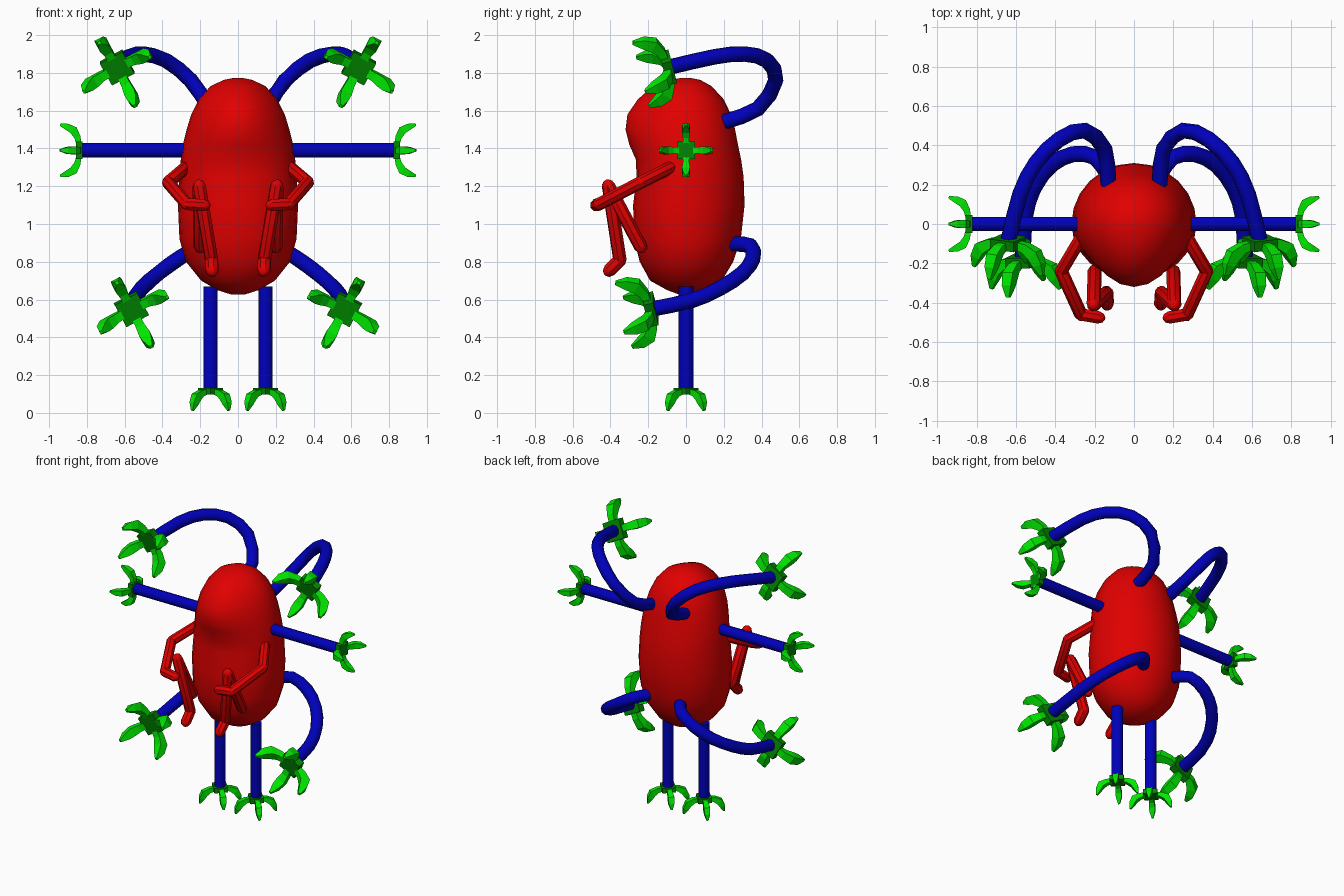
import bpy, bmesh, math
from mathutils import Vector

if "Cube" in bpy.data.objects:
    bpy.data.objects.remove(bpy.data.objects["Cube"])


def material(name, rgb):
    m = bpy.data.materials.new(name)
    m.diffuse_color = (*rgb, 1)
    m.use_nodes = True
    m.node_tree.nodes["Principled BSDF"].inputs["Base Color"].default_value = m.diffuse_color
    return m


RED = material("red", (0.75, 0, 0))
BLUE = material("blue", (0, 0, 0.5))
GREEN = material("green", (0, 0.8, 0))
DARK_GREEN = material("dark green", (0, 0.25, 0))


def finish(name, bm, mat, angle):
    bmesh.ops.recalc_face_normals(bm, faces=bm.faces)
    me = bpy.data.meshes.new(name)
    bm.to_mesh(me)
    bm.free()
    me.materials.append(mat)
    ob = bpy.data.objects.new(name, me)
    bpy.context.collection.objects.link(ob)
    if angle:
        bpy.ops.object.select_all(action='DESELECT')
        ob.select_set(True)
        bpy.context.view_layer.objects.active = ob
        bpy.ops.object.shade_smooth_by_angle(angle=math.radians(angle))
    return ob


def loft(bm, rings):
    rows = [[bm.verts.new(p) for p in ring] for ring in rings]
    n = len(rows[0])
    for a, b in zip(rows, rows[1:]):
        for i in range(n):
            j = (i + 1) % n
            bm.faces.new((a[i], a[j], b[j], b[i]))
    bm.faces.new(rows[0])
    bm.faces.new(rows[-1])


def sweep(bm, pts, sizes, sides, up):
    """Loft sections of (half width, half thickness) along a path."""
    pts = [Vector(p) for p in pts]
    up = Vector(up)
    rings = []
    for i, p in enumerate(pts):
        t = (pts[min(i + 1, len(pts) - 1)] - pts[max(i - 1, 0)]).normalized()
        side = t.cross(up).normalized()
        nrm = side.cross(t)
        w, h = sizes[i]
        angs = [math.tau * (k + 0.5) / sides for k in range(sides)]
        rings.append([p + side * w * math.cos(a) + nrm * h * math.sin(a) for a in angs])
    loft(bm, rings)


def smooth_path(pts, steps=2):
    """Catmull-Rom subdivision of a path."""
    p = [Vector(v) for v in pts]
    p = [2 * p[0] - p[1]] + p + [2 * p[-1] - p[-2]]
    out = []
    for a, b, c, d in zip(p, p[1:], p[2:], p[3:]):
        for k in range(steps):
            t = k / steps
            out.append(0.5 * (2 * b + (c - a) * t + (2 * a - 5 * b + 4 * c - d) * t ** 2
                              + (3 * b - a - 3 * c + d) * t ** 3))
    return out + [p[-2]]


def tube(name, pts, r, up):
    bm = bmesh.new()
    sweep(bm, pts, [(r, r)] * len(pts), 10, up)
    return finish(name, bm, BLUE, 40)


def limb(name, joints, r):
    """Thin limb made of round-ended rods."""
    bm = bmesh.new()
    prof = [(-1, .15), (-.7, .7), (0, 1)]
    for a, b in zip(joints, joints[1:]):
        a, b = Vector(a), Vector(b)
        d = (b - a).normalized()
        path = [a + d * r * h for h, _ in prof] + [b - d * r * h for h, _ in prof[::-1]]
        sizes = [(r * w, r * w) for _, w in prof + prof[::-1]]
        sweep(bm, path, sizes, 8, (0.9, 0.1, 0.3) if abs(d.x) < 0.7 else (0, 0, 1))
    return finish(name, bm, RED, 40)


# Finger path (distance from axis, distance along axis) and section half sizes
FINGER_PATH = [(.02, .004), (.07, .014), (.106, .034), (.124, .068), (.136, .106)]
FINGER_SIZE = [(.015, .012), (.017, .017), (.021, .022), (.018, .018), (.006, .006)]


def claw(name, origin, axis, roll, s):
    """Square hub with four curved fingers opening along the axis."""
    z = Vector(axis).normalized()
    ref = Vector((0, 1, 0)) if abs(z.y) < 0.5 else Vector((0, 0, 1))
    x = ref.cross(z).normalized()
    y = z.cross(x)
    o = Vector(origin)

    def around(a):
        return x * math.cos(a + roll) + y * math.sin(a + roll)

    bm = bmesh.new()
    corners = [math.pi / 4 + math.pi / 2 * k for k in range(4)]
    loft(bm, [[o + around(a) * .066 * s + z * h * s for a in corners] for h in (-.014, .022)])
    finish(name + "_hub", bm, DARK_GREEN, 0)
    bm = bmesh.new()
    for k in range(4):
        out = around(k * math.pi / 2)
        # section corners lie on the diagonal, hence the factor 1.41
        sweep(bm, [o + out * r * s + z * h * s for r, h in FINGER_PATH],
              [(w * s * 1.41, t * s * 1.41) for w, t in FINGER_SIZE], 4, z + out * 0.3)
    finish(name + "_fingers", bm, GREEN, 0)


# Body: z, half width, front depth, back depth, muzzle bulge
BODY = [(.628, .04, .04, .04, 0), (.65, .11, .10, .12, 0), (.70, .195, .19, .19, 0),
        (.80, .275, .245, .25, 0), (.92, .31, .275, .29, 0), (1.1, .318, .28, .31, 0),
        (1.25, .31, .262, .305, 0), (1.34, .303, .255, .292, .01), (1.42, .292, .25, .275, .05),
        (1.50, .272, .24, .26, .08), (1.58, .248, .22, .238, .09), (1.66, .208, .185, .20, .07),
        (1.73, .145, .13, .135, .045), (1.763, .075, .07, .075, .015), (1.774, .02, .02, .02, 0)]
bm = bmesh.new()
rings = []
for z, rx, front, back, bump in BODY:
    ring = []
    for k in range(24):
        c, s = math.cos(math.tau * k / 24), math.sin(math.tau * k / 24)
        ring.append((rx * c, s * back if s > 0 else s * front - bump * abs(s) ** 2.5, z))
    rings.append(ring)
loft(bm, rings)
finish("body", bm, RED, 60)

UPPER = [(.13, .20, 1.54), (.15, .38, 1.61), (.25, .475, 1.76), (.38, .43, 1.865),
         (.50, .31, 1.90), (.58, .15, 1.885), (.64, -.09, 1.83)]
LOWER = [(.13, .25, .895), (.20, .34, .885), (.31, .355, .82), (.42, .30, .74),
         (.51, .18, .66), (.555, .03, .595), (.565, -.18, .55)]
CURVE_UP = (.13, .21, .97)

for sx, side in ((1, "right"), (-1, "left")):
    def m(*pts):
        return [(p[0] * sx, p[1], p[2]) for p in pts]

    # Standing legs and feet
    tube(side + "_leg", m((.145, 0, .12), (.145, 0, .67)), .039, (0, 1, 0))
    claw(side + "_foot", m((.145, 0, .119))[0], (0, 0, -1), math.pi / 4, 1)
    # Straight arms and hands
    tube(side + "_straight_arm", m((.26, 0, 1.39), (.84, 0, 1.39)), .038, (0, 0, 1))
    claw(side + "_straight_hand", m((.836, 0, 1.39))[0], (sx, 0, 0), 0, 1)
    # Curved arms and hands, upper and lower
    tube(side + "_upper_arm", smooth_path(m(*UPPER)), .041, CURVE_UP)
    claw(side + "_upper_hand", m(UPPER[-1])[0], (0, -.97, -.25), sx * -.5, 1.45)
    tube(side + "_lower_arm", smooth_path(m(*LOWER)), .041, CURVE_UP)
    claw(side + "_lower_hand", m(LOWER[-1])[0], (-.1 * sx, -.97, -.2), sx * -.5, 1.45)
    # Small folded arms resting on small bent legs
    limb(side + "_small_arm", m((.275, -.08, 1.30), (.37, -.24, 1.22),
                                (.27, -.46, 1.105), (.18, -.475, 1.10)), .034)
    limb(side + "_small_leg", m((.20, -.24, .88), (.205, -.41, 1.20),
                                (.14, -.35, .81), (.137, -.405, .755)), .036)
